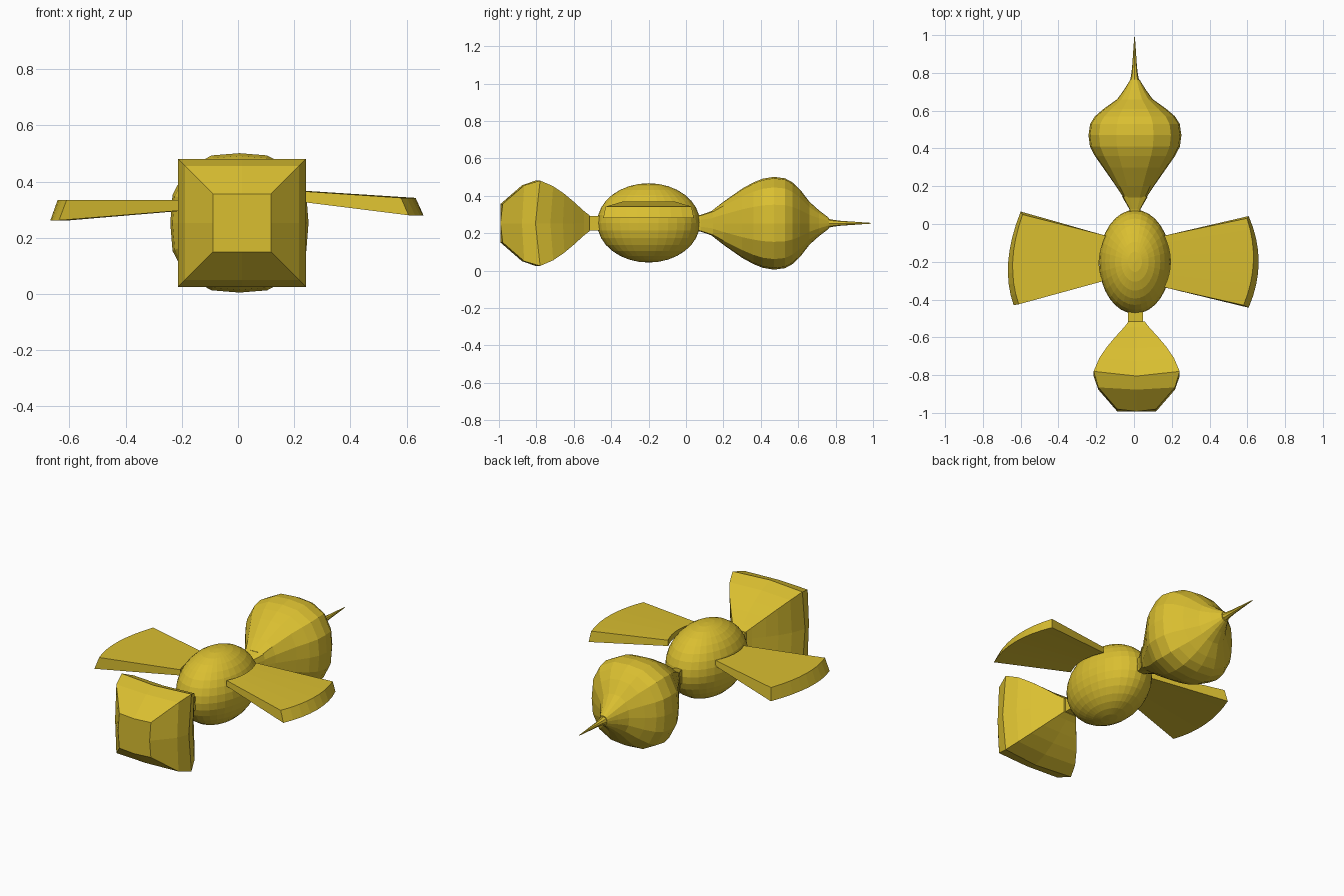
import bpy, bmesh, math

if "Cube" in bpy.data.objects:
    bpy.data.objects.remove(bpy.data.objects["Cube"])

gold = bpy.data.materials.new("gold")
gold.diffuse_color = (0.70, 0.52, 0.03, 1)
gold.use_nodes = True
gold.node_tree.nodes["Principled BSDF"].inputs["Base Color"].default_value = gold.diffuse_color
CZ = 0.253


def finish(name, bm):
    bmesh.ops.recalc_face_normals(bm, faces=bm.faces)
    mesh = bpy.data.meshes.new(name)
    bm.to_mesh(mesh)
    bm.free()
    mesh.materials.append(gold)
    obj = bpy.data.objects.new(name, mesh)
    bpy.context.collection.objects.link(obj)
    return obj


def loft(name, rings):
    """Skin a list of closed point rings and cap both ends."""
    bm = bmesh.new()
    rows = [[bm.verts.new(p) for p in ring] for ring in rings]
    n = len(rows[0])
    for a, b in zip(rows, rows[1:]):
        for i in range(n):
            j = (i + 1) % n
            bm.faces.new((a[i], a[j], b[j], b[i]))
    bm.faces.new(rows[0])
    bm.faces.new(rows[-1])
    return finish(name, bm)


def round_square(y, rx, rz, power, cx=0.005, n=16):
    ring = []
    for i in range(n):
        a = 2 * math.pi * i / n
        c, s = math.cos(a), math.sin(a)
        k = (abs(c) ** power + abs(s) ** power) ** (-1 / power)
        ring.append((cx + rx * k * c, y, CZ + rz * k * s))
    return ring


def bowed_square(y, half, bow, cx=0.014):
    """Square ring whose side midpoints bulge forward."""
    unit = [(-1, -1), (0, -1), (1, -1), (1, 0), (1, 1), (0, 1), (-1, 1), (-1, 0)]
    return [(cx + half * u, y - (bow if u * v == 0 else 0), CZ + half * v)
            for u, v in unit]


# Round body
bm = bmesh.new()
bmesh.ops.create_uvsphere(bm, u_segments=32, v_segments=16, radius=1)
for v in bm.verts:
    v.co = (0.005 + 0.19 * v.co.x, -0.2 + 0.275 * v.co.y, 0.255 + 0.212 * v.co.z)
finish("body", bm)

# Square head flaring forward, with a blunt bevelled face
loft("head", [bowed_square(*r) for r in (
    (-0.515, 0.042, 0), (-0.545, 0.065, 0), (-0.60, 0.115, 0.003),
    (-0.65, 0.157, 0.008), (-0.71, 0.198, 0.015), (-0.78, 0.228, 0.025),
    (-0.865, 0.203, 0.012), (-0.98, 0.103, 0.012))])

# Neck joining head and body
loft("neck", [bowed_square(y, 0.039, 0, 0.008) for y in (-0.53, -0.44)])

# Squared waist
loft("waist", [round_square(y, rx, rz, 8) for y, rx, rz in (
    (0.04, 0.022, 0.036), (0.08, 0.03, 0.045), (0.145, 0.068, 0.068))])

# Bulbous abdomen
loft("abdomen", [round_square(*r) for r in (
    (0.14, 0.06, 0.068, 5), (0.20, 0.10, 0.115, 3.2), (0.30, 0.17, 0.185, 2.7),
    (0.36, 0.212, 0.218, 2.7), (0.41, 0.238, 0.238, 2.7),
    (0.47, 0.246, 0.248, 2.7), (0.53, 0.237, 0.240, 2.7),
    (0.57, 0.212, 0.218, 2.6), (0.61, 0.165, 0.18, 2.4),
    (0.66, 0.095, 0.115, 2.4), (0.71, 0.058, 0.07, 2.4),
    (0.765, 0.024, 0.028, 2.4))])

# Stinger
loft("stinger", [round_square(y, r, r, 2, 0.003, 8) for y, r in (
    (0.75, 0.026), (0.79, 0.018), (0.83, 0.013), (0.99, 0.002))])


def arc(p, q, r, z, n=8):
    """Curve from p to r passing through q, at height z."""
    out = []
    for i in range(n + 1):
        t = i / n
        w = ((1 - t) * (1 - 2 * t), 4 * t * (1 - t), t * (2 * t - 1))
        out.append(tuple(sum(k * c[a] for k, c in zip(w, (p, q, r)))
                         for a in (0, 1)) + (z,))
    return out


def wing(name, root, root_z, top, top_z, low, low_z):
    bm = bmesh.new()
    rows = [[bm.verts.new(p) for p in row] for row in (
        arc(*root, root_z[0]), arc(*top, top_z),
        arc(*low, low_z), arc(*root, root_z[1]))]
    for k in range(4):
        a, b = rows[k], rows[(k + 1) % 4]
        for i in range(len(a) - 1):
            bm.faces.new((a[i], a[i + 1], b[i + 1], b[i]))
    for end in (0, -1):
        bm.faces.new([row[end] for row in rows])
    finish(name, bm)


# Fan-shaped wings with slanted tips
wing("right_wing",
     ((0.160, -0.062), (0.193, -0.20), (0.160, -0.335)), (0.370, 0.336),
     ((0.598, 0.03), (0.632, -0.20), (0.58, -0.43)), 0.342,
     ((0.607, 0.042), (0.66, -0.20), (0.607, -0.443)), 0.28)
wing("left_wing",
     ((-0.150, -0.062), (-0.184, -0.19), (-0.165, -0.303)), (0.334, 0.300),
     ((-0.59, 0.05), (-0.642, -0.20), (-0.61, -0.425)), 0.334,
     ((-0.60, 0.066), (-0.666, -0.20), (-0.637, -0.43)), 0.262)
